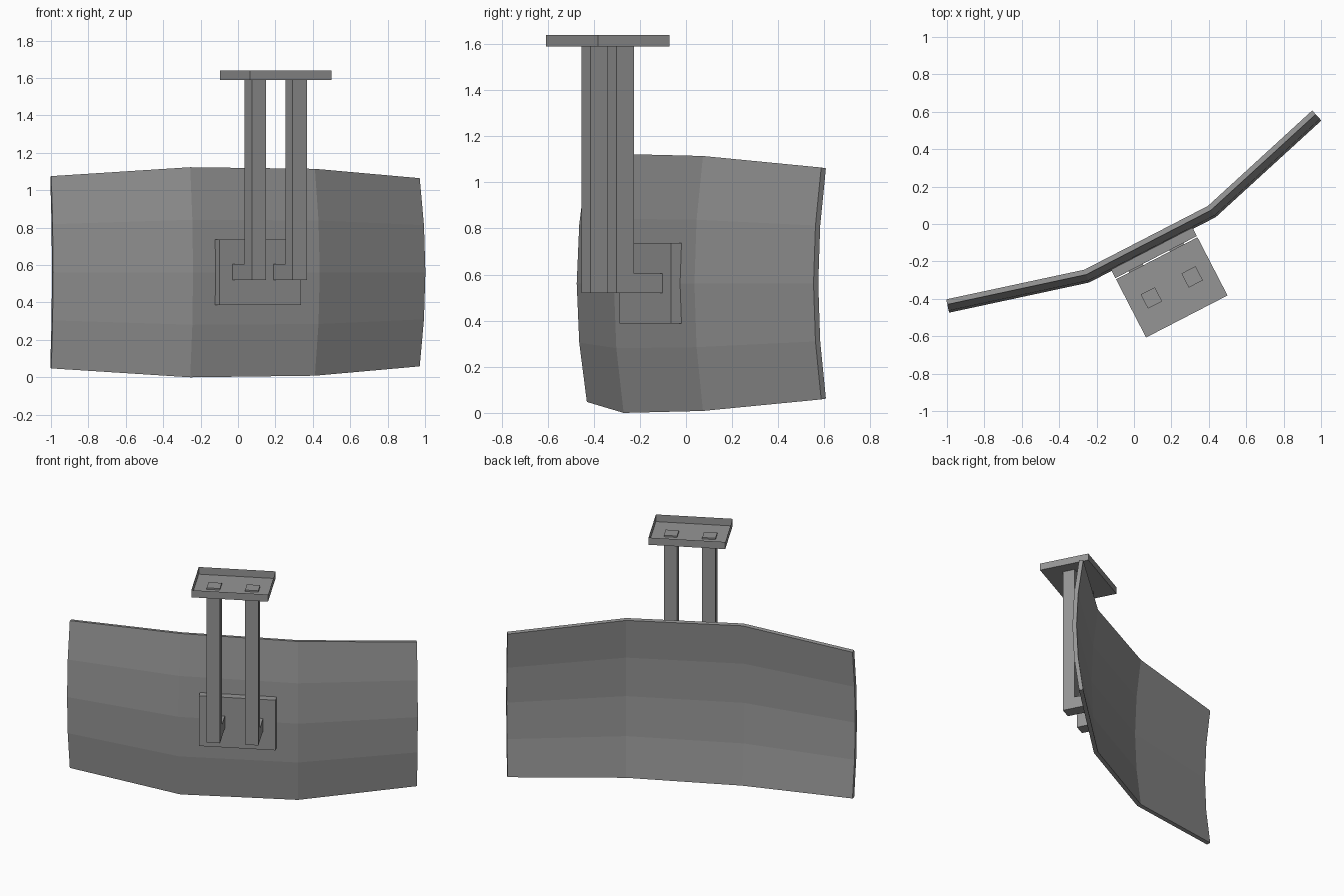
import bpy, bmesh, math
from mathutils import Matrix

cube = bpy.data.objects.get("Cube")
if cube:
    bpy.data.objects.remove(cube, do_unlink=True)

grey = bpy.data.materials.new("mid_grey")
grey.use_nodes = True
colour = (0.3, 0.3, 0.3, 1)
grey.diffuse_color = colour
grey.node_tree.nodes["Principled BSDF"].inputs["Base Color"].default_value = colour

# The whole assembly is turned about the post centre line
FRAME = Matrix.Translation((0.202, -0.339, 0)) @ Matrix.Rotation(math.radians(27.3), 4, "Z")


def finish(name, bm):
    mesh = bpy.data.meshes.new(name)
    bm.to_mesh(mesh)
    bm.free()
    mesh.materials.append(grey)
    obj = bpy.data.objects.new(name, mesh)
    obj.matrix_world = FRAME
    bpy.context.collection.objects.link(obj)
    return obj


def box(name, x, y, z, open_top=False):
    """Box from (min, max) ranges on each axis."""
    bm = bmesh.new()
    bmesh.ops.create_cube(bm, size=1)
    for v in bm.verts:
        v.co = [r[0] if c < 0 else r[1] for c, r in zip(v.co, (x, y, z))]
    if open_top:
        bm.normal_update()
        top = [f for f in bm.faces if f.normal.z > 0.5]
        bmesh.ops.delete(bm, geom=top, context="FACES_ONLY")
    return finish(name, bm)


def extruded(name, profile, x0, x1):
    """Side profile in (y, z), extruded along x."""
    bm = bmesh.new()
    face = bm.faces.new([bm.verts.new((x0, y, z)) for y, z in profile])
    out = bmesh.ops.extrude_face_region(bm, geom=[face])
    moved = [g for g in out["geom"] if isinstance(g, bmesh.types.BMVert)]
    bmesh.ops.translate(bm, vec=(x1 - x0, 0, 0), verts=moved)
    bmesh.ops.recalc_face_normals(bm, faces=bm.faces)
    return finish(name, bm)


# Curved panel: three facets across, four bands bowed forward in height
columns = [  # across, depth, half height, bow direction
    (-1.12, 0.426, 0.514, -0.26),
    (-0.381, 0.226, 0.5615, -0.13),
    (0.381, 0.226, 0.553, 0.13),
    (1.12, 0.426, 0.503, 0.26),
]
BOW, MID = 0.045, 0.5615
bm = bmesh.new()
grid = []
for x, y, half, lean in columns:
    col = []
    for i in range(5):
        t = i / 2 - 1
        back = BOW * t * t
        col.append(bm.verts.new((x - lean * back, y + back * math.cos(lean), MID + half * t)))
    grid.append(col)
for a, b in zip(grid, grid[1:]):
    for i in range(4):
        bm.faces.new((a[i], b[i], b[i + 1], a[i + 1]))
panel = finish("curved_panel", bm)
solid = panel.modifiers.new("thickness", "SOLIDIFY")
solid.thickness = 0.028
solid.offset = -1
solid.use_even_offset = True

# Backing plate against the panel
box("mounting_plate", (-0.245, 0.245), (0.1825, 0.238), (0.387, 0.737))

# Two L-shaped posts whose feet reach the backing plate
R = 0.0425
for side, u in (("right", -0.1225), ("left", 0.1225)):
    profile = [(-R, 0.52), (0.1825, 0.52), (0.1825, 0.605), (R, 0.605), (R, 1.6), (-R, 1.6)]
    extruded(side + "_post", profile, u - R, u + R)

# Open tray on top of the posts
box("top_tray", (-0.245, 0.245), (-0.175, 0.175), (1.59, 1.64), open_top=True)
